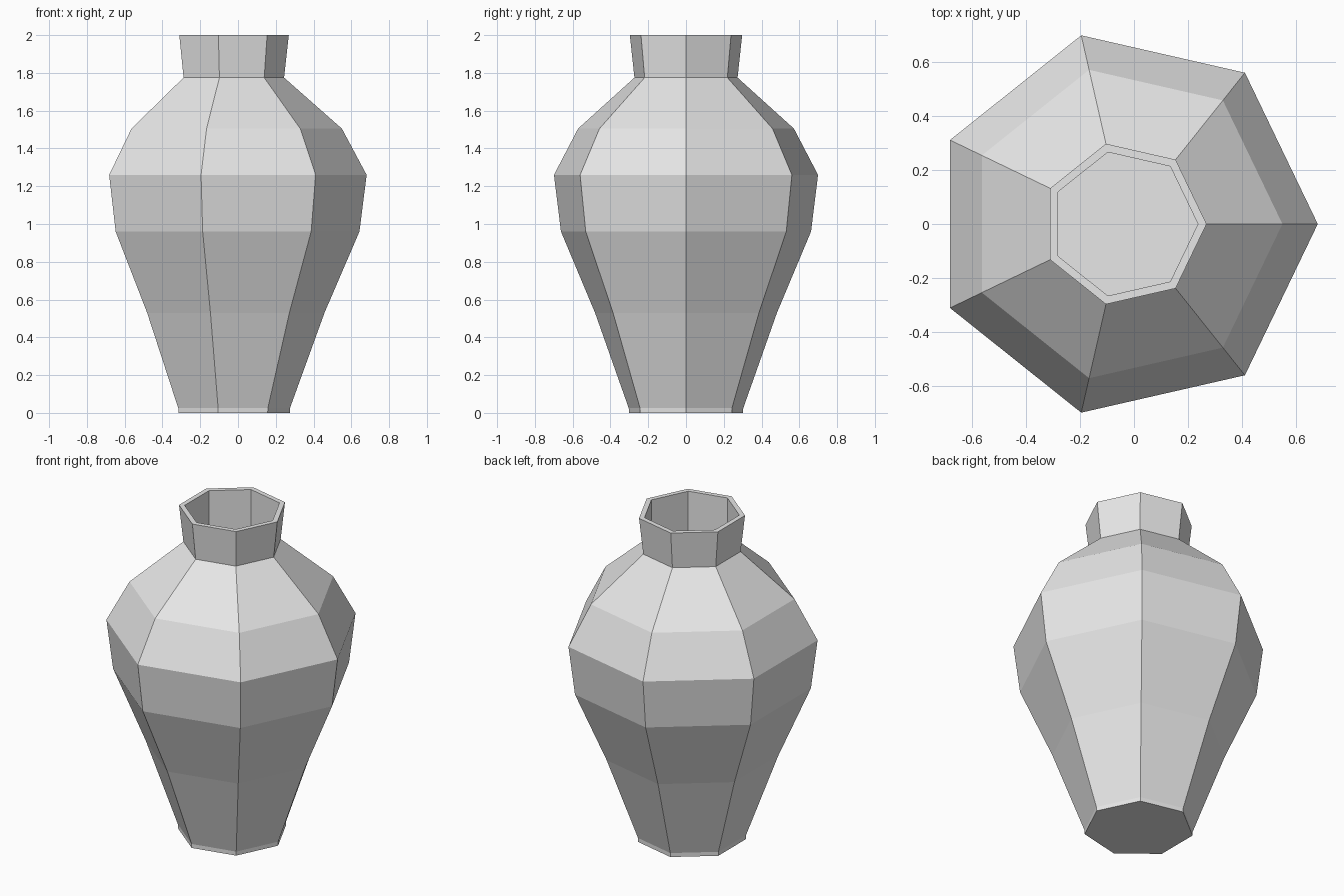
import bpy
import bmesh
from math import cos, sin, tau

cube = bpy.data.objects.get("Cube")
if cube:
    bpy.data.objects.remove(cube, do_unlink=True)

SIDES = 7
CENTRE_X = -0.036  # centres the odd-sided body by its bounds

# One plain grey for the whole vase
grey = bpy.data.materials.new("light_grey")
grey.use_nodes = True
colour = (0.8, 0.8, 0.8, 1)
grey.diffuse_color = colour
grey.node_tree.nodes["Principled BSDF"].inputs["Base Color"].default_value = colour

# Profile (radius, height): foot, belly, shoulder, neck, rim, inner wall, floor
profile = [
    (0.31, 0), (0.311, 0.025), (0.494, 0.53), (0.679, 0.96), (0.717, 1.26),
    (0.586, 1.505), (0.28, 1.775), (0.305, 2), (0.273, 2), (0.273, 0.03),
]


def lathe(name, points, sides, material):
    """Spin a profile into flat-sided rings and cap both ends."""
    bm = bmesh.new()
    rings = []
    for radius, height in points:
        rings.append([
            bm.verts.new((CENTRE_X + radius * cos(tau * i / sides),
                          radius * sin(tau * i / sides), height))
            for i in range(sides)
        ])
    for low, high in zip(rings, rings[1:]):
        for i in range(sides):
            j = (i + 1) % sides
            bm.faces.new((low[i], low[j], high[j], high[i]))
    bm.faces.new(rings[0][::-1])
    bm.faces.new(rings[-1])
    mesh = bpy.data.meshes.new(name)
    bm.to_mesh(mesh)
    bm.free()
    mesh.materials.append(material)
    obj = bpy.data.objects.new(name, mesh)
    bpy.context.collection.objects.link(obj)
    return obj


# Hollow vase
lathe("vase", profile, SIDES, grey)
